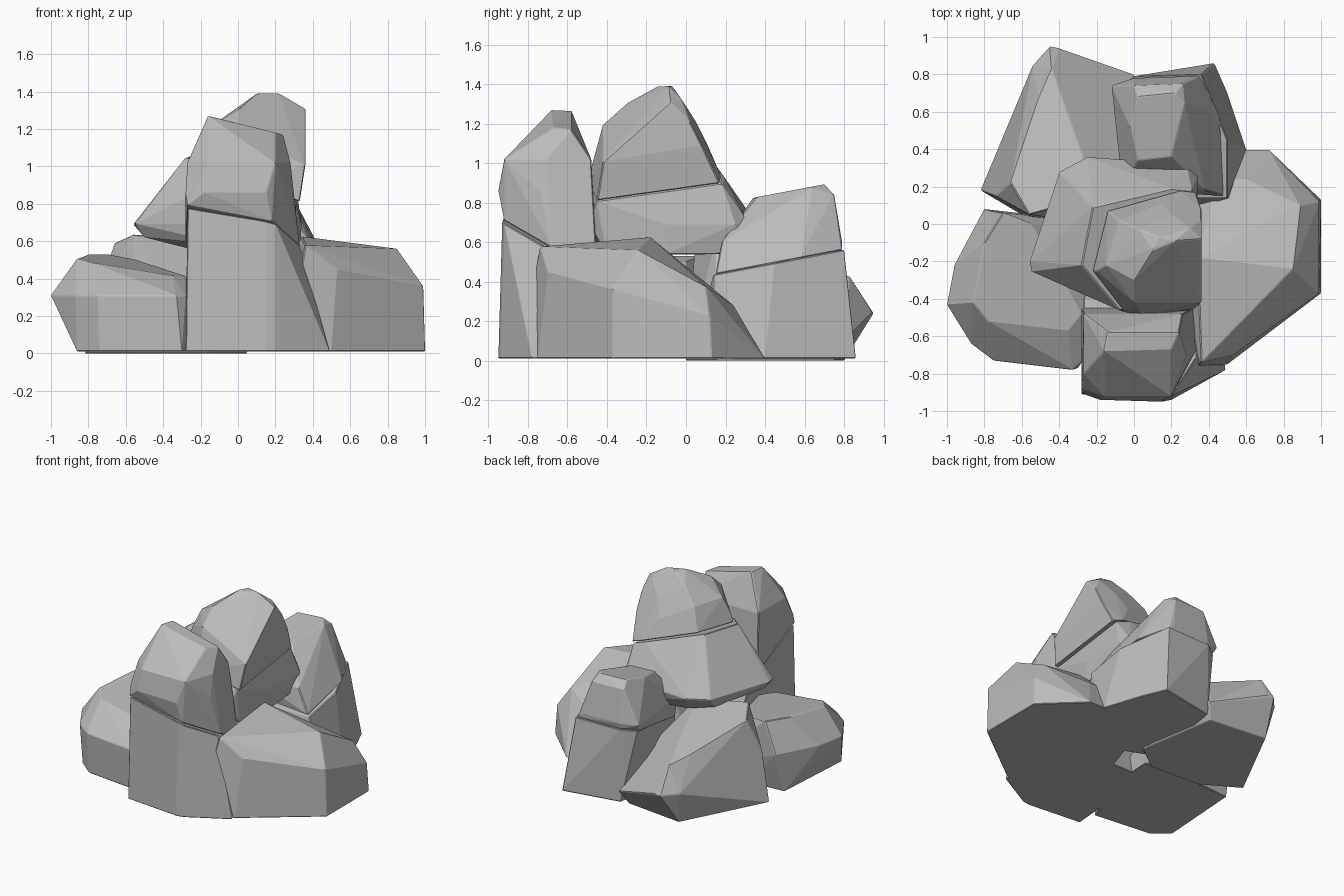
import bpy
import bmesh
from math import radians

# Remove only the default cube
default_cube = bpy.data.objects.get("Cube")
if default_cube:
    bpy.data.objects.remove(default_cube, do_unlink=True)

# One stone colour
stone = bpy.data.materials.new("stone_grey")
stone.use_nodes = True
stone_colour = (0.5, 0.5, 0.5, 1)
stone.diffuse_color = stone_colour
for node in stone.node_tree.nodes:
    if node.type == "BSDF_PRINCIPLED":
        node.inputs["Base Color"].default_value = stone_colour
        node.inputs["Roughness"].default_value = 0.9


def section(outline, height, tilt_x=0, tilt_y=0):
    """Cross-section on a tilted plane; lengths are in hundredths."""
    return [(x / 100, y / 100, (height + tilt_x * x + tilt_y * y) / 100)
            for x, y in outline]


def rock(name, *sections):
    """Wrap the stacked cross-sections in a faceted, chipped stone."""
    mesh = bpy.data.meshes.new(name)
    bm = bmesh.new()
    for points in sections:
        for point in points:
            bm.verts.new(point)
    bmesh.ops.convex_hull(bm, input=bm.verts[:])
    loose = [vert for vert in bm.verts if not vert.link_faces]
    bmesh.ops.delete(bm, geom=loose, context="VERTS")
    bmesh.ops.dissolve_limit(bm, angle_limit=radians(5),
                             verts=bm.verts[:], edges=bm.edges[:])
    bmesh.ops.recalc_face_normals(bm, faces=bm.faces[:])
    bm.to_mesh(mesh)
    bm.free()
    mesh.materials.append(stone)

    stone_object = bpy.data.objects.new(name, mesh)
    bpy.context.scene.collection.objects.link(stone_object)
    chamfer = stone_object.modifiers.new("chipped_edges", "BEVEL")
    chamfer.width = 0.005
    chamfer.segments = 1
    chamfer.limit_method = "ANGLE"
    chamfer.angle_limit = radians(35)


# Tall front stone, split by a slanted crack
rock("front_stone_lower",
     section([(-28, -91), (15, -95), (20, -94), (49, -78), (42, -15), (-22, -15)], 1),
     section([(-27, -90), (15, -93), (20, -92), (33, -72), (32, -40), (-27, -40)],
             32, tilt_x=-0.2, tilt_y=-0.45))
rock("front_stone_upper",
     section([(-27, -91), (18, -92), (33, -68), (32, -45), (-28, -45)],
             33, tilt_x=-0.2, tilt_y=-0.45),
     section([(-28, -88), (-18, -94), (15, -95), (29, -74)], 86),
     section([(-27, -80), (-16, -92), (20, -92), (28, -70), (26, -48), (-27, -48)], 102),
     section([(-16, -68), (20, -67), (24, -58), (-14, -58)], 123, tilt_x=-0.25))

# Leaning central slab with the summit boulder resting on it
rock("central_slab",
     section([(-18, -15), (-10, 15), (20, 20), (20, -25)], 54),
     section([(-50, -22), (-38, 20), (-22, 30), (30, 28), (33, -10), (30, -40), (-5, -44)],
             57, tilt_x=-0.1),
     section([(-56, -20), (-40, 28), (-25, 36), (28, 32), (34, 25), (34, -10),
              (25, -49), (0, -49), (-55, -25)], 69),
     section([(-28, -22), (-22, 9), (20, 19), (31, 18), (31, -45), (-8, -46)],
             98, tilt_x=-0.35, tilt_y=0.14))
rock("summit_boulder",
     section([(-22, -25), (-14, 7), (25, 18), (33, 17), (33, -45), (5, -50), (-5, -47)],
             99, tilt_x=-0.35, tilt_y=0.14),
     section([(-20, -25), (-12, 5), (15, 11), (36, 8)], 109),
     section([(-15, -22), (-8, 2), (20, 5), (36, 2)], 121),
     section([(36, -8), (36, -42), (0, -42), (0, -30)], 157, tilt_x=-0.53, tilt_y=0.89),
     section([(3, -3), (30, -2)], 132),
     section([(10, -14), (14, -7), (22, -9)], 139))

# Broad stone on the model's left
rock("left_stone",
     section([(30, -78), (50, -75), (100, -37), (100, 13), (72, 40), (50, 40),
              (15, 15), (5, -15)], 1),
     section([(34, -76), (53, -70), (99, -37), (99, 12)], 26, tilt_y=-0.27),
     section([(36, -74), (85, -33), (89, 10)], 40, tilt_y=-0.24),
     section([(60, 24), (45, 24)], 28),
     section([(34, -18), (85, -24)], 67, tilt_x=-0.13))

# Back stone with a split cap
rock("back_stone_lower",
     section([(0, 78), (43, 86), (50, 70), (60, 40), (53, 13), (15, 2), (-5, 10), (-6, 40)], 1),
     section([(-10, 72), (0, 79), (36, 80), (50, 45), (50, 14), (0, 14)],
             41, tilt_y=0.19))
rock("back_stone_cap",
     section([(-10, 70), (0, 77), (35, 79), (46, 58), (48, 15), (-5, 20)],
             41, tilt_y=0.19),
     section([(-12, 74), (0, 78), (30, 79), (38, 62), (38, 18), (-6, 18)], 60),
     section([(0, 74), (26, 75)], 84),
     section([(2, 34), (-2, 52), (2, 68), (22, 70), (27, 64), (20, 36)], 76, tilt_y=0.19))

# Sloping stone at the back on the model's right
rock("back_right_stone",
     section([(-82, 18), (-58, 65), (-50, 80), (-5, 75), (5, 15), (-15, 0), (-55, 2)], 0),
     section([(-45, 95), (-54, 85), (-40, 94)], 24),
     section([(0, 80), (-5, 76)], 10),
     section([(-4, 40), (-56, 3), (-74, 15)], 36),
     section([(-66, 22), (-58, 12), (-56, 5), (-51, 67), (-44, 83), (-20, 15)],
             65, tilt_y=-0.27))

# Low stone at the front on the model's right
rock("front_right_stone",
     section([(-86, -62), (-74, -72), (-30, -77), (-12, -35), (-10, 0), (-55, 2), (-82, 0)], 1),
     section([(-100, -43), (-96, -22), (-87, -64), (-75, -73), (-33, -78), (-28, -74),
              (-80, 8), (-55, 0), (-20, -40)], 31),
     section([(-86, -42), (-78, -52), (-35, -57), (-28, -48), (-80, -10), (-70, 6), (-55, 0)],
             42, tilt_x=-0.15, tilt_y=0.1))
